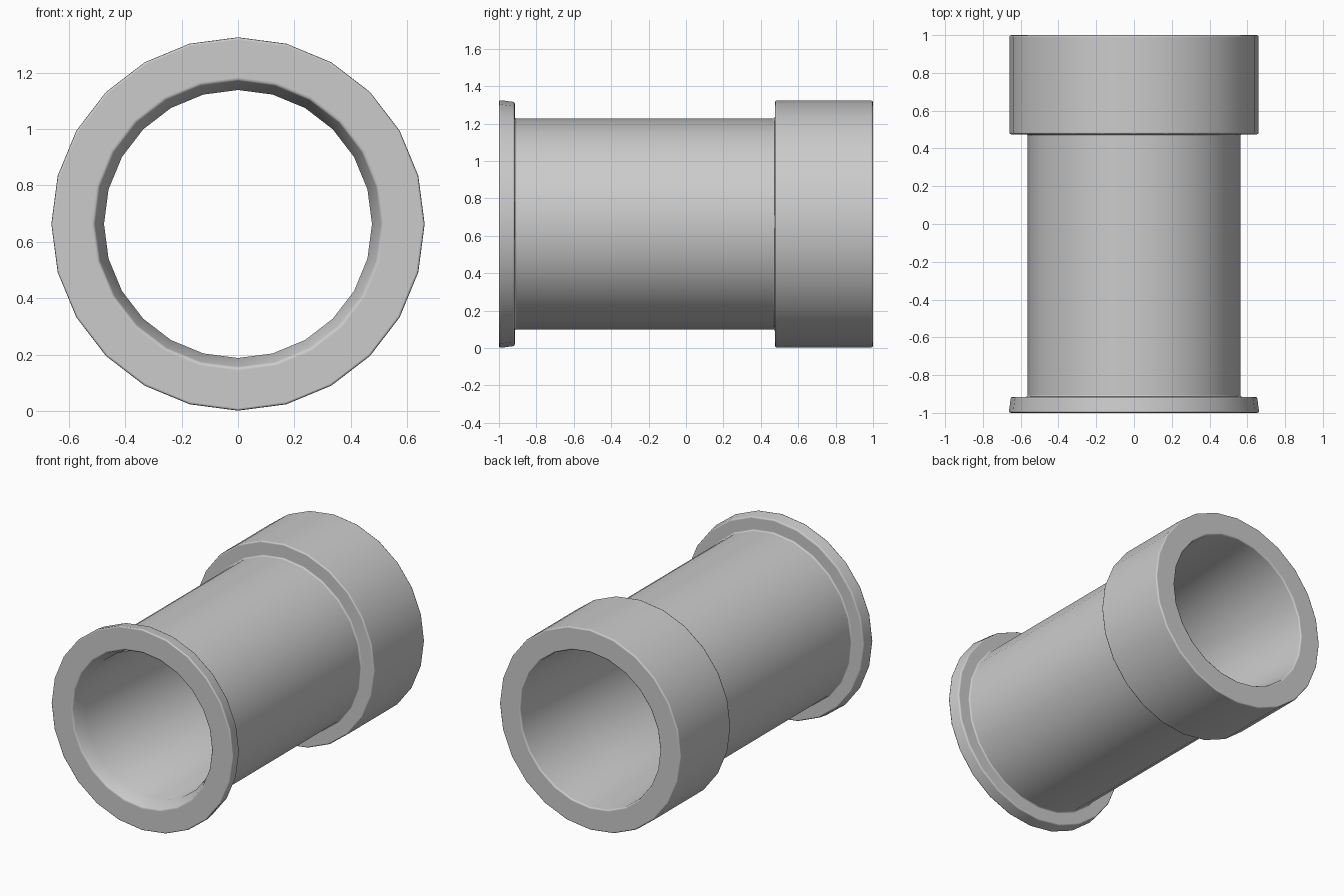
import bpy
import bmesh
import math

cube = bpy.data.objects.get("Cube")
if cube:
    bpy.data.objects.remove(cube, do_unlink=True)

SIDES = 24
AXIS_HEIGHT = 0.663

grey = bpy.data.materials.new("plain grey")
grey.use_nodes = True
colour = (0.6, 0.6, 0.6, 1.0)
grey.diffuse_color = colour
grey.node_tree.nodes["Principled BSDF"].inputs["Base Color"].default_value = colour


def lathe(name, profile):
    """Turn a closed (radius, y) profile around the y axis."""
    bm = bmesh.new()
    rings = []
    for i in range(SIDES):
        a = 2 * math.pi * i / SIDES
        rings.append([bm.verts.new((r * math.cos(a), y, AXIS_HEIGHT + r * math.sin(a)))
                      for r, y in profile])
    for i, ring in enumerate(rings):
        following = rings[(i + 1) % SIDES]
        for j in range(len(profile)):
            k = (j + 1) % len(profile)
            bm.faces.new((ring[j], ring[k], following[k], following[j]))
    bmesh.ops.recalc_face_normals(bm, faces=bm.faces)
    mesh = bpy.data.meshes.new(name)
    bm.to_mesh(mesh)
    bm.free()
    mesh.materials.append(grey)
    obj = bpy.data.objects.new(name, mesh)
    bpy.context.collection.objects.link(obj)
    return obj


# Hollow pipe: front flange, straight barrel, thick rear collar, flared bore
pipe = lathe("flanged_pipe", [
    (0.51, -1.0), (0.663, -1.0), (0.652, -0.915),
    (0.563, -0.915), (0.563, 0.475),
    (0.66, 0.475), (0.66, 1.0), (0.51, 1.0),
    (0.475, 0.475), (0.475, -0.915),
])

# Softened rims
bpy.context.view_layer.objects.active = pipe
pipe.select_set(True)
bpy.ops.object.shade_smooth_by_angle(angle=math.radians(50))
bevel = pipe.modifiers.new("soft_rims", 'BEVEL')
bevel.width = 0.01
bevel.segments = 2
bevel.limit_method = 'ANGLE'
bevel.angle_limit = math.radians(50)
bevel.harden_normals = True
